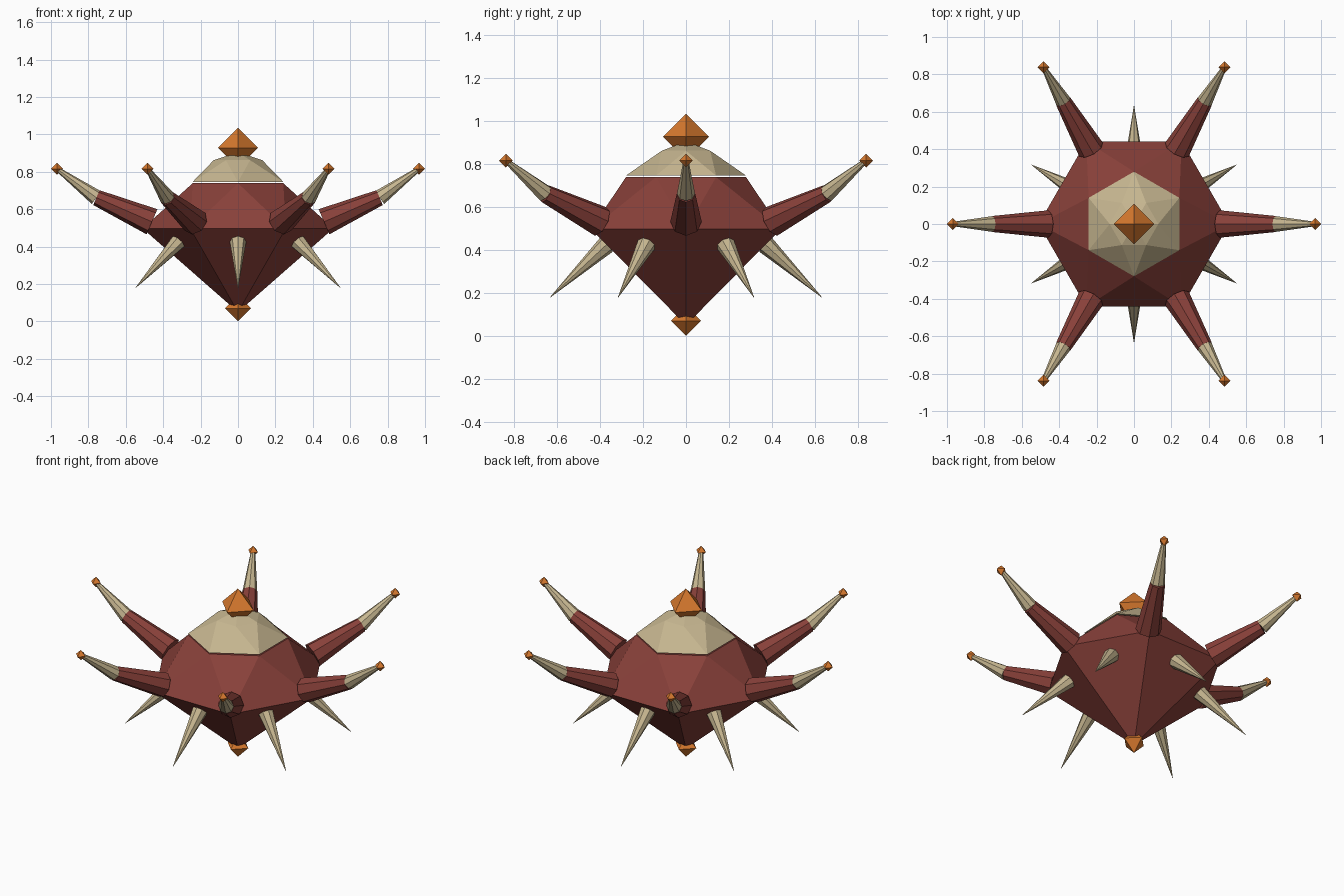
import bpy
import bmesh
from math import cos, sin, radians
from mathutils import Vector

cube = bpy.data.objects.get("Cube")
if cube:
    bpy.data.objects.remove(cube, do_unlink=True)


def make_material(name, color):
    mat = bpy.data.materials.new(name)
    mat.use_nodes = True
    mat.diffuse_color = (*color, 1)
    bsdf = next(n for n in mat.node_tree.nodes if n.type == 'BSDF_PRINCIPLED')
    bsdf.inputs["Base Color"].default_value = (*color, 1)
    return mat


RED = make_material("dark red", (0.25, 0.052, 0.042))
CREAM = make_material("bone cream", (0.57, 0.47, 0.28))
ORANGE = make_material("amber orange", (0.68, 0.19, 0.027))


def finish(name, bm, mat):
    bmesh.ops.recalc_face_normals(bm, faces=bm.faces)
    mesh = bpy.data.meshes.new(name)
    bm.to_mesh(mesh)
    bm.free()
    mesh.materials.append(mat)
    obj = bpy.data.objects.new(name, mesh)
    bpy.context.collection.objects.link(obj)
    return obj


def polar(radius, degrees, z):
    a = radians(degrees)
    return Vector((radius * cos(a), radius * sin(a), z))


def hull(name, points, mat):
    """Faceted convex solid around a set of points."""
    bm = bmesh.new()
    for p in points:
        bm.verts.new(p)
    bmesh.ops.convex_hull(bm, input=bm.verts)
    return finish(name, bm, mat)


def hexagon(radius, z, turn=0):
    return [polar(radius, 60 * i + turn, z) for i in range(6)]


def gem(name, center, radius):
    """Regular eight-sided crystal."""
    offsets = [Vector(v) * s for v in ((1, 0, 0), (0, 1, 0), (0, 0, 1)) for s in (radius, -radius)]
    return hull(name, [Vector(center) + o for o in offsets], ORANGE)


def taper(name, start, end, r1, r2, mat, sides=8):
    """Tapered segment running between two points."""
    axis = end - start
    bm = bmesh.new()
    bmesh.ops.create_cone(bm, cap_ends=True, segments=sides, radius1=r1,
                          radius2=r2, depth=axis.length)
    rot = axis.to_track_quat('Z', 'Y').to_matrix().to_4x4()
    rot.translation = (start + end) / 2
    bm.transform(rot)
    return finish(name, bm, mat)


# Faceted body and the dome cap above it
hull("body", hexagon(0.51, 0.497) + hexagon(0.28, 0.739, 30) + [Vector((0, 0, 0.05))], RED)
hull("dome_cap", hexagon(0.28, 0.746, 30) + hexagon(0.13, 0.862) + [Vector((0, 0, 0.905))], CREAM)

# Crystals on the top and bottom
gem("crown_gem", (0, 0, 0.928), 0.107)
gem("base_gem", (0, 0, 0.07), 0.07)

# Raised arms on the six corners, spikes on the faces between them
for i in range(6):
    a = 60 * i
    root, joint, tip = polar(0.46, a, 0.533), polar(0.757, a, 0.662), polar(0.968, a, 0.816)
    taper(f"arm_{i + 1}", root, joint, 0.073, 0.043, RED)
    taper(f"arm_claw_{i + 1}", joint, tip, 0.042, 0.012, CREAM)
    gem(f"arm_gem_{i + 1}", tip, 0.032)
    taper(f"lower_spike_{i + 1}", polar(0.37, a + 30, 0.425), polar(0.632, a + 30, 0.18),
          0.044, 0.001, CREAM)
